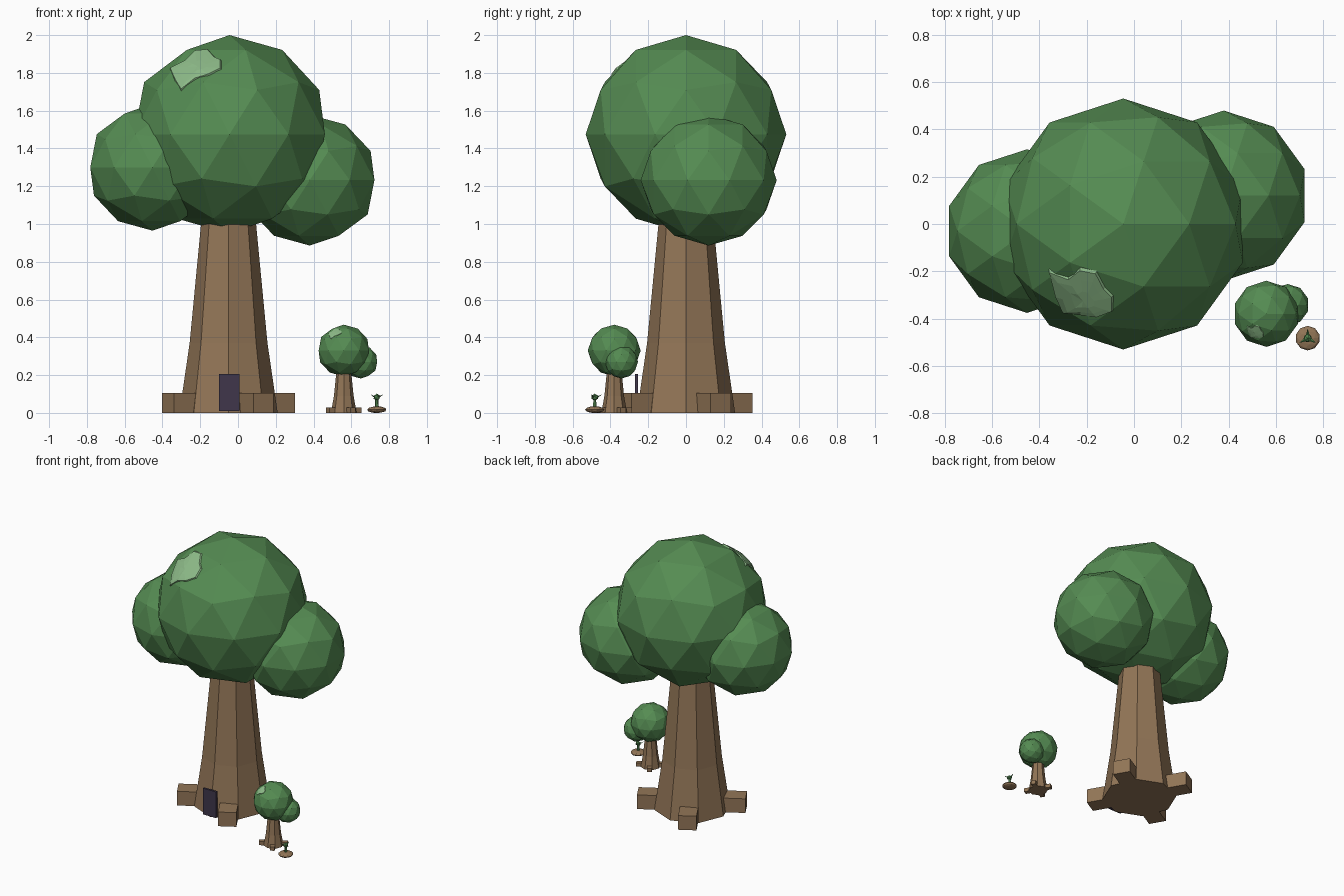
import bpy, bmesh
from math import sin, cos, pi, radians, sqrt
from mathutils import Vector, Matrix
from mathutils.bvhtree import BVHTree

if "Cube" in bpy.data.objects:
    bpy.data.objects.remove(bpy.data.objects["Cube"])


def material(name, rgb):
    m = bpy.data.materials.new(name)
    m.diffuse_color = (*rgb, 1)
    m.use_nodes = True
    m.node_tree.nodes["Principled BSDF"].inputs["Base Color"].default_value = m.diffuse_color
    return m


LEAF = material("leaf_green", (0.09, 0.26, 0.085))
SHINE = material("light_green", (0.27, 0.50, 0.25))
BARK = material("bark_brown", (0.29, 0.18, 0.095))
DARK = material("door_dark", (0.05, 0.037, 0.07))


def finish(bm, name, mat):
    bmesh.ops.recalc_face_normals(bm, faces=bm.faces)
    me = bpy.data.meshes.new(name)
    bm.to_mesh(me)
    bm.free()
    me.materials.append(mat)
    ob = bpy.data.objects.new(name, me)
    bpy.context.collection.objects.link(ob)
    return ob


def ball(name, centre, size, mat, sub=2):
    bm = bmesh.new()
    bmesh.ops.create_icosphere(bm, subdivisions=sub, radius=1)
    bm.transform(Matrix.Translation(centre) @ Matrix.Diagonal((*size, 1)))
    return finish(bm, name, mat)


def box(name, matrix, size, mat):
    bm = bmesh.new()
    bmesh.ops.create_cube(bm, size=1)
    bm.transform(matrix @ Matrix.Diagonal((*size, 1)))
    return finish(bm, name, mat)


def lathe(name, centre, profile, mat, sides=8):
    bm = bmesh.new()
    rings = [[bm.verts.new((centre[0] + r * cos(2 * pi * k / sides),
                            centre[1] + r * sin(2 * pi * k / sides), z))
              for k in range(sides)] for z, r in profile]
    for a, b in zip(rings, rings[1:]):
        for k in range(sides):
            n = (k + 1) % sides
            bm.faces.new((a[k], a[n], b[n], b[k]))
    bm.faces.new(rings[0][::-1])
    bm.faces.new(rings[-1])
    return finish(bm, name, mat)


def roots(prefix, centre, s):
    # four boxes a quarter turn apart
    inner, outer = 0.10 * s, 0.37 * s
    for i in range(4):
        m = (Matrix.Translation((centre[0], centre[1], 0.053 * s))
             @ Matrix.Rotation(radians(30 + 90 * i), 4, 'Z')
             @ Matrix.Translation(((inner + outer) / 2, 0, 0)))
        box(f"{prefix}_root_{i + 1}", m, (outer - inner, 0.125 * s, 0.106 * s), BARK)


# outline of the light patch, as x and z offsets from the crown centre
PATCH = [(-.328, .355), (-.30, .29), (-.265, .233), (-.185, .292), (-.11, .315),
         (-.042, .355), (-.042, .41), (-.08, .43), (-.116, .465), (-.185, .45), (-.24, .40)]


def light_patch(name, crown, centre, s):
    # irregular patch laid over the facets of the crown
    tree = BVHTree.FromPolygons([v.co for v in crown.data.vertices],
                                [tuple(p.vertices) for p in crown.data.polygons])
    centre = Vector(centre)
    cx = sum(p[0] for p in PATCH) / len(PATCH)
    cz = sum(p[1] for p in PATCH) / len(PATCH)
    bm = bmesh.new()

    def place(x, z, lift):
        d = Vector((x, -sqrt(max(0.27 - x * x - z * z, 0.01)), z)).normalized()
        hit = tree.ray_cast(centre + d * s, -d)[0]
        return bm.verts.new(hit + d * lift * s)

    mid = place(cx, cz, 0.014)
    rings = [[place(cx + (x - cx) * f, cz + (z - cz) * f, h) for x, z in PATCH]
             for f, h in ((0.35, .014), (0.7, .012), (0.93, .01), (1.0, -.003))]
    n = len(PATCH)
    for k in range(n):
        j = (k + 1) % n
        bm.faces.new((mid, rings[0][k], rings[0][j]))
        for a, b in zip(rings, rings[1:]):
            bm.faces.new((a[k], b[k], b[j], a[j]))
    return finish(bm, name, SHINE)


# big tree
C = (-0.045, 0, 1.475)
lathe("big_trunk", (-0.05, 0), [(0, .26), (.37, .206), (1.06, .14)], BARK)
roots("big", (-0.05, 0), 1)
big = ball("big_crown", C, (.531, .531, .525), LEAF)
ball("big_crown_left", (-.453, -.03, 1.30), (.346, .346, .335), LEAF)
ball("big_crown_right", (.38, .12, 1.232), (.36, .36, .346), LEAF)
light_patch("big_light_patch", big, C, 1)

# door in the trunk
box("door", Matrix.Translation((-.047, -.262, .107)), (.108, .016, .196), DARK)

# small tree
S = 0.264
c = (.56, -.38, .33)
lathe("small_trunk", c, [(0, .068), (.09, .052), (.25, .036)], BARK)
roots("small", c, S)
small = ball("small_crown", c, (.14, .14, .137), LEAF)
ball("small_crown_right", (.65, -.342, .27), (.091, .088, .088), LEAF)
light_patch("small_light_patch", small, c, S)

# sprout on a mound of earth
P = (.735, -.483)
ball("earth_mound", (*P, .017), (.052, .052, .018), BARK)
lathe("sprout_stem", P, [(.02, .011), (.08, .008)], LEAF, 6)
ball("sprout_bud", (*P, .083), (.019, .019, .019), LEAF, 1)
for i in range(3):
    bm = bmesh.new()
    bmesh.ops.create_cone(bm, cap_ends=True, segments=4, radius1=.011, radius2=0, depth=.04)
    bm.transform(Matrix.Translation((*P, .077)) @ Matrix.Rotation(radians(90 + 120 * i), 4, 'Z')
                 @ Matrix.Rotation(radians(62), 4, 'Y') @ Matrix.Translation((0, 0, .025))
                 @ Matrix.Diagonal((.5, 1, 1, 1)))
    finish(bm, f"sprout_leaf_{i + 1}", LEAF)
